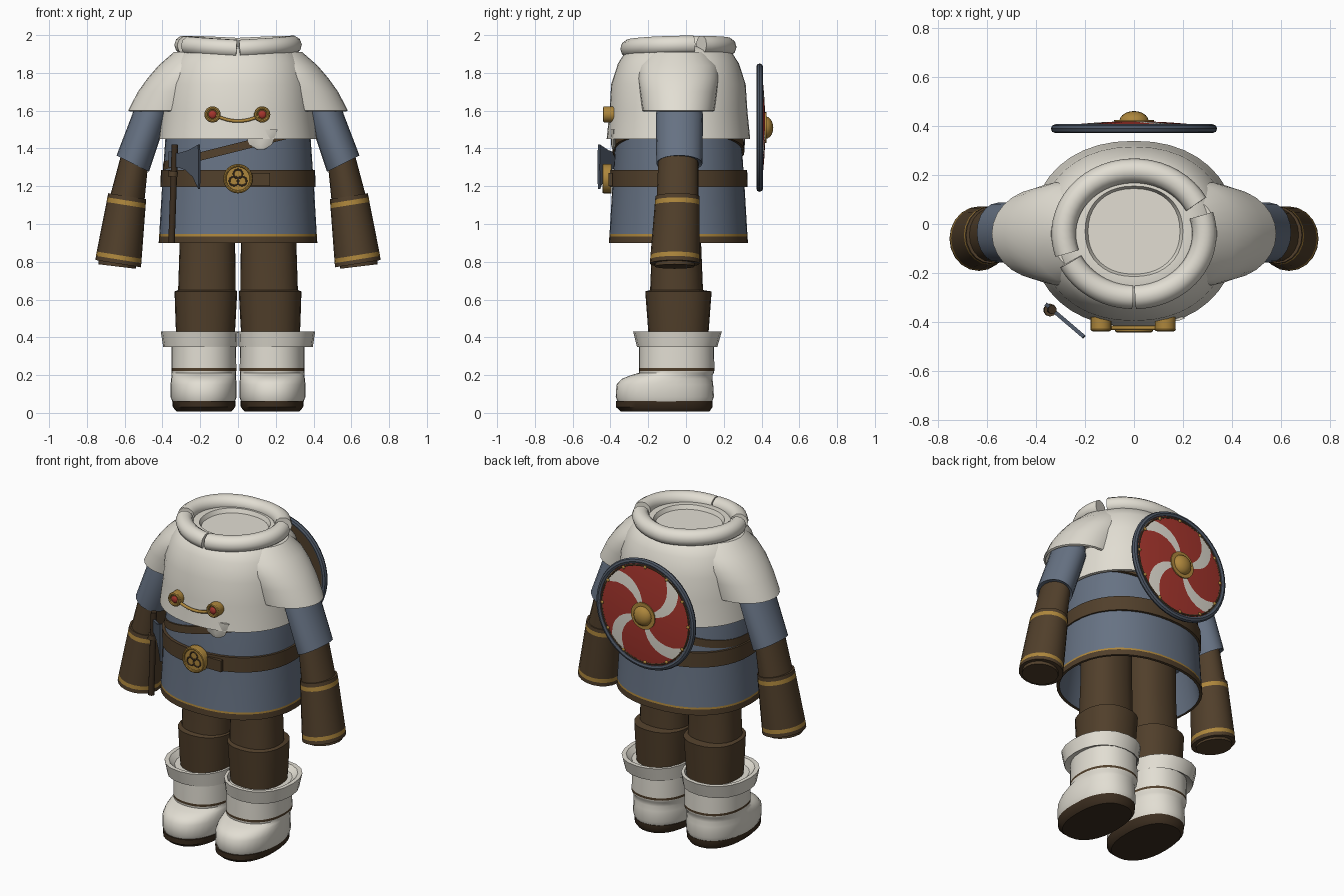
import bpy, bmesh, math
from mathutils import Vector

cube = bpy.data.objects.get("Cube")
if cube:
    bpy.data.objects.remove(cube, do_unlink=True)


def material(name, *rgb):
    m = bpy.data.materials.new(name)
    m.use_nodes = True
    m.diffuse_color = (*rgb, 1)
    m.node_tree.nodes["Principled BSDF"].inputs["Base Color"].default_value = (*rgb, 1)
    return m


CREAM = material("cream fur", .76, .73, .65)
BLUE = material("blue cloth", .135, .17, .23)
BROWN = material("brown leather", .082, .05, .024)
DARK = material("dark leather", .045, .027, .014)
GOLD = material("gold", .42, .24, .045)
RED = material("red paint", .38, .036, .026)
STEEL = material("dark steel", .075, .095, .13)


def finish(ob, *mats):
    for m in mats:
        ob.data.materials.append(m)
    if ob.type == 'MESH':
        bpy.ops.object.select_all(action='DESELECT')
        ob.select_set(True)
        bpy.context.view_layer.objects.active = ob
        bpy.ops.object.shade_smooth_by_angle(angle=math.radians(40))
    return ob


def from_bmesh(name, bm, *mats):
    bmesh.ops.recalc_face_normals(bm, faces=bm.faces[:])
    me = bpy.data.meshes.new(name)
    bm.to_mesh(me)
    bm.free()
    ob = bpy.data.objects.new(name, me)
    bpy.context.collection.objects.link(ob)
    return finish(ob, *mats)


def loft(name, sections, mats, bands=None, e=2.0, n=32, slope=0.0):
    """Capped skin over oval sections (x, y, z, rx, ry[, slope]); bands = material per step."""
    bm = bmesh.new()
    rings = []
    for cx, cy, z, rx, ry, *tilt in sections:
        k = tilt[0] if tilt else slope
        ring = []
        for i in range(n):
            a = math.tau * i / n
            c, s = math.cos(a), math.sin(a)
            dx = rx * math.copysign(abs(c) ** (2 / e), c)
            dy = ry * math.copysign(abs(s) ** (2 / e), s)
            ring.append(bm.verts.new((cx + dx, cy + dy, z + k * dx)))
        rings.append(ring)
    for j, (a, b) in enumerate(zip(rings, rings[1:])):
        for i in range(n):
            f = bm.faces.new((a[i], a[(i + 1) % n], b[(i + 1) % n], b[i]))
            f.material_index = bands.get(j, 0) if bands else 0
    bm.faces.new(rings[0])
    bm.faces.new(rings[-1])
    return from_bmesh(name, bm, *mats)


def disc(name, loc, r, depth, mat, n=24):
    bpy.ops.mesh.primitive_cylinder_add(vertices=n, radius=r, depth=depth, location=loc,
                                        rotation=(math.pi / 2, 0, 0))
    bpy.context.object.name = name
    return finish(bpy.context.object, mat)


def ring(name, loc, r, tube, mat, n=24):
    bpy.ops.mesh.primitive_torus_add(major_radius=r, minor_radius=tube, major_segments=n,
                                     minor_segments=8, location=loc, rotation=(math.pi / 2, 0, 0))
    bpy.context.object.name = name
    return finish(bpy.context.object, mat)


def dome(name, loc, scale, mat):
    bpy.ops.mesh.primitive_uv_sphere_add(segments=20, ring_count=10, radius=1, location=loc)
    bpy.context.object.name = name
    bpy.context.object.scale = scale
    return finish(bpy.context.object, mat)


def tube(name, points, r, mat):
    cu = bpy.data.curves.new(name, 'CURVE')
    cu.dimensions = '3D'
    cu.bevel_depth, cu.bevel_resolution, cu.use_fill_caps = r, 3, True
    sp = cu.splines.new('POLY')
    sp.points.add(len(points) - 1)
    for p, co in zip(sp.points, points):
        p.co = (*co, 1)
    sp.use_smooth = True
    ob = bpy.data.objects.new(name, cu)
    bpy.context.collection.objects.link(ob)
    return finish(ob, mat)


# Tunic with open skirt and trimmed hem
Y = -.04
loft("tunic", [(0, Y, 1.15, .36, .31), (0, Y, .9, .405, .35), (0, Y, .9, .42, .368),
               (0, Y, .935, .418, .366), (0, Y, .946, .417, .365), (0, Y, 1.2, .402, .35),
               (0, Y, 1.45, .385, .333), (0, Y, 1.75, .34, .3)],
     (BLUE, BROWN, GOLD), {1: 1, 2: 1, 3: 2}, e=2.2, n=40)
loft("belt", [(0, Y, 1.195, .411, .366), (0, Y, 1.285, .408, .364)], (BROWN,), e=2.2, n=40)
loft("shoulder_strap", [(0, Y, 1.385, .398, .35), (0, Y, 1.43, .395, .347)], (BROWN,),
     e=2.2, n=40, slope=.25)

# Belt buckle with three-ring knot, and belt end
disc("buckle", (0, -.415, 1.24), .078, .04, GOLD)
ring("buckle_rim", (0, -.435, 1.24), .07, .008, GOLD)
for k in range(3):
    a = math.pi / 2 + k * math.tau / 3
    ring("buckle_knot", (.025 * math.cos(a), -.434, 1.24 + .025 * math.sin(a)), .024, .005, BROWN, 16)
bpy.ops.mesh.primitive_cube_add(size=1, location=(.115, -.4, 1.235))
bpy.context.object.name = "belt_end"
bpy.context.object.scale = (.11, .02, .07)
finish(bpy.context.object, BROWN)

# Fur cape, shoulder caps and split collar roll
loft("cape", [(0, Y, 1.52, .37, .33), (0, Y, 1.45, .4, .36), (0, Y, 1.45, .42, .38),
              (0, Y, 1.6, .4, .365), (0, Y, 1.74, .388, .356), (0, Y, 1.85, .355, .32),
              (0, Y, 1.92, .3, .275), (0, Y, 1.94, .24, .215), (0, -.03, 1.94, .2, .185),
              (0, -.03, 1.915, .188, .175)], (CREAM,), e=2.2, n=40)
for s in (1, -1):
    loft("shoulder_cape", [(.36 * s, Y, 1.64, .18, .16), (.36 * s, Y, 1.595, .21, .18),
                           (.36 * s, Y, 1.6, .222, .19), (.32 * s, Y, 1.7, .21, .205),
                           (.28 * s, Y, 1.77, .2, .215), (.23 * s, Y, 1.84, .19, .21),
                           (.16 * s, Y, 1.91, .18, .17)], (CREAM,), n=28)
for x, y in ((.12, -.385), (-.1, .3)):
    loft("fur_tuft", [(x, y, 1.395, .02, .005), (x, y, 1.42, .06, .012), (x, y, 1.5, .09, .015)],
         (CREAM,), n=8)
for start, end in ((206, 268.7), (271.3, 377), (28, 198)):
    arc = []
    for i in range(25):
        a = math.radians(start + (end - start) * i / 24)
        arc.append((.288 * math.cos(a), Y + .258 * math.sin(a),
                    1.932 + .016 * abs(math.cos(a)) + .005 * math.sin(a)))
    tube("fur_collar", arc, .05, CREAM)

# Cape clasp with chain
for x in (-.135, .128):
    disc("clasp_plate", (x, -.405, 1.58), .042, .05, GOLD)
    ring("clasp_rim", (x, -.43, 1.58), .034, .009, GOLD)
    dome("clasp_gem", (x, -.428, 1.58), (.022, .012, .022), RED)
tube("clasp_chain", [(.128 * t / 6, -.425, 1.545 + .035 * (t / 6) ** 2) for t in range(-6, 7)],
     .009, GOLD)

# Limbs, both sides
for s in (1, -1):
    loft("sleeve", [(.45 * s, -.035, 1.68, .08, .1), (.465 * s, -.035, 1.58, .095, .125),
                    (.557 * s, -.035, 1.32, .086, .122, .5 * s),
                    (.557 * s, -.035, 1.33, .072, .11, .5 * s)], (BLUE,), n=20)
    loft("forearm", [(.54 * s, -.04, 1.38, .068, .105, .4 * s),
                     (.585 * s, -.045, 1.14, .09, .11, .18 * s)], (BROWN,), n=20)
    loft("forearm_cuff", [(.587 * s, -.045, 1.147, .1, .116), (.59 * s, -.046, 1.125, .102, .118),
                          (.593 * s, -.047, 1.1, .103, .119), (.629 * s, -.058, .835, .119, .13),
                          (.632 * s, -.059, .812, .12, .131), (.634 * s, -.06, .79, .121, .132)],
         (BROWN, GOLD), {1: 1, 3: 1}, n=20, slope=.16 * s)
    loft("wrist", [(.635 * s, -.06, .82, .1, .108), (.64 * s, -.06, .775, .1, .105)],
         (BROWN,), n=20, slope=.12 * s)
    loft("leg", [(.172 * s, -.04, .3, .145, .15), (.172 * s, -.04, .46, .158, .162),
                 (.17 * s, -.04, .643, .166, .176), (.165 * s, -.05, .65, .152, .14),
                 (.162 * s, -.05, .9, .147, .13), (.16 * s, -.05, 1.16, .147, .13)],
         (BROWN,), e=2.3, n=24)
    loft("boot_sole", [(.18 * s, -.11, .008, .145, .235), (.18 * s, -.115, .03, .165, .255),
                       (.18 * s, -.115, .062, .168, .256)], (DARK,), e=2.3)
    loft("boot", [(.182 * s, -.112, .058, .165, .25), (.182 * s, -.112, .085, .175, .26),
                  (.182 * s, -.112, .15, .175, .256), (.182 * s, -.1, .18, .172, .24),
                  (.181 * s, -.075, .2, .17, .215), (.181 * s, -.05, .212, .17, .198),
                  (.181 * s, -.05, .223, .172, .2), (.181 * s, -.05, .237, .172, .2),
                  (.181 * s, -.05, .4, .17, .198)], (CREAM, BROWN), {6: 1}, e=2.2)
    loft("boot_fur_cuff", [(.19 * s, -.047, .37, .16, .18), (.2 * s, -.047, .35, .196, .213),
                           (.205 * s, -.045, .432, .204, .235), (.2 * s, -.045, .432, .185, .21),
                           (.19 * s, -.045, .405, .165, .185)], (CREAM,), e=2.2, n=20)

# Hand axe hung at the belt
tube("axe_handle", [(-.352, -.35, .9), (-.334, -.35, 1.42)], .018, DARK)
tube("axe_loop", [(-.345, -.352, 1.25), (-.342, -.352, 1.28)], .026, BROWN)
outline = [(-.035, 1.385), (.03, 1.375), (.1, 1.39), (.17, 1.42), (.174, 1.3), (.17, 1.185),
           (.13, 1.25), (.08, 1.285), (.03, 1.3), (-.035, 1.3)]
bm = bmesh.new()
along, across = Vector((.76, -.65, 0)), Vector((.65, .76, 0))
origin = Vector((-.335, -.35, 0))
face = bm.faces.new([bm.verts.new(origin + along * u + Vector((0, 0, z)) - across * .008)
                     for u, z in outline])
out = bmesh.ops.extrude_face_region(bm, geom=[face])
bmesh.ops.translate(bm, vec=across * .016,
                    verts=[v for v in out["geom"] if isinstance(v, bmesh.types.BMVert)])
from_bmesh("axe_blade", bm, STEEL)

# Round shield on the back with four painted swirls
SZ, R, N, RINGS = 1.51, .32, 64, 8
bm = bmesh.new()
rows = []
for j in range(RINGS + 1):
    t = .1 + .9 * j / RINGS
    row = []
    for i in range(N):
        a = math.tau * i / N + .75 * t * t + .05
        row.append(bm.verts.new((-R * t * math.cos(a), .42 - .022 * t * t, SZ + R * t * math.sin(a))))
    rows.append(row)
for j in range(RINGS):
    for i in range(N):
        k = (i + 1) % N
        f = bm.faces.new((rows[j][i], rows[j][k], rows[j + 1][k], rows[j + 1][i]))
        f.material_index = 1 if i % 16 < 4 else 0
from_bmesh("shield_face", bm, RED, CREAM)
disc("shield_back", (0, .385, SZ), .32, .018, BROWN, 48)
ring("shield_rim", (0, .39, SZ), .322, .018, STEEL, 48)
ring("shield_inner_band", (0, .397, SZ), .3, .007, BROWN, 48)
for k in range(12):
    a = math.tau * k / 12
    dome("shield_stud", (.295 * math.cos(a), .402, SZ + .295 * math.sin(a)), (.01, .007, .01), GOLD)
disc("boss_flange", (0, .418, SZ), .082, .014, GOLD)
dome("shield_boss", (0, .42, SZ), (.06, .042, .06), GOLD)
